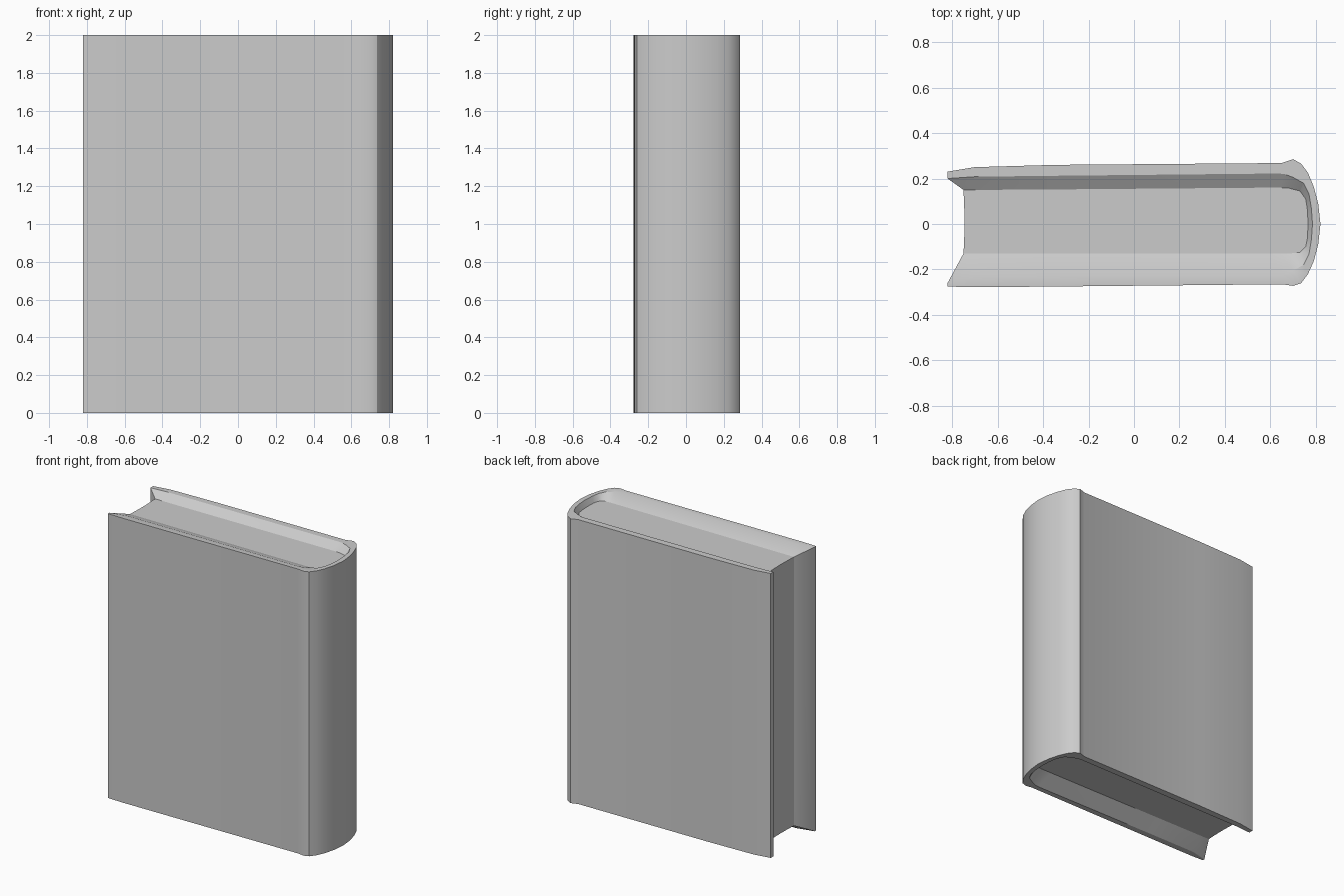
import bpy, bmesh, math

if "Cube" in bpy.data.objects:
    bpy.data.objects.remove(bpy.data.objects["Cube"])

H = 2.0
# half-profiles (x, back y, front y) from fore edge round to spine centre
OUTER = [(-.82, .23, -.275), (-.70, .25, -.278), (-.35, .26, -.275), (.65, .268, -.265),
         (.70, .285, -.272), (.735, .265, -.26), (.765, .225, -.22), (.79, .165, -.165),
         (.81, .09, -.09), (.82, 0, 0)]
RIM = [(-.82, .20, -.26), (-.70, .208, -.232), (-.35, .212, -.23), (.63, .222, -.23),
       (.66, .22, -.225), (.70, .205, -.205), (.745, .18, -.18), (.77, .13, -.13),
       (.78, .07, -.07), (.785, 0, 0)]
PAGE = [(-.75, .15, -.13), (-.68, .15, -.13), (-.35, .152, -.13), (.60, .16, -.13),
        (.64, .16, -.13), (.68, .158, -.13), (.73, .145, -.125), (.755, .11, -.10),
        (.763, .06, -.06), (.765, 0, 0)]
TOP, BOTTOM = H - 0.04, 0.07     # recessed page levels


def path(half):
    """Full open path: back fore edge, round the spine, to front fore edge."""
    return [(x, b) for x, b, f in half] + [(x, f) for x, b, f in half[-2::-1]]


def row(bm, pts, z):
    return [bm.verts.new((x, y, z)) for x, y in pts]


def strip(bm, a, b):
    for i in range(len(a) - 1):
        bm.faces.new((a[i], a[i + 1], b[i + 1], b[i]))


def finish(bm, name):
    bmesh.ops.recalc_face_normals(bm, faces=bm.faces)
    me = bpy.data.meshes.new(name)
    bm.to_mesh(me)
    bm.free()
    ob = bpy.data.objects.new(name, me)
    bpy.context.collection.objects.link(ob)
    bpy.ops.object.select_all(action='DESELECT')
    ob.select_set(True)
    bpy.context.view_layer.objects.active = ob
    bpy.ops.object.shade_smooth_by_angle(angle=math.radians(30))


# cover: outer wall, top and bottom rims, slopes down to the pages
bm = bmesh.new()
rows = [row(bm, path(p), z) for p, z in
        ((PAGE, BOTTOM), (RIM, 0), (OUTER, 0), (OUTER, H), (RIM, H), (PAGE, TOP))]
for a, b in zip(rows, rows[1:]):
    strip(bm, a, b)
# thin fore edges and bevels leading in to the pages
for e in (0, -1):
    bm.faces.new((rows[1][e], rows[2][e], rows[3][e], rows[4][e]))
    bm.faces.new((rows[0][e], rows[1][e], rows[4][e], rows[5][e]))
finish(bm, "cover")

# pages: recessed block with a slightly hollow fore edge
bm = bmesh.new()
fore = [(-.747, -.08), (-.745, .01), (-.747, .09)]
ring = path(PAGE) + fore
lo, hi = row(bm, ring, BOTTOM), row(bm, ring, TOP)
strip(bm, lo + lo[:1], hi + hi[:1])
bm.faces.new(hi)
bm.faces.new(lo[::-1])
finish(bm, "pages")
